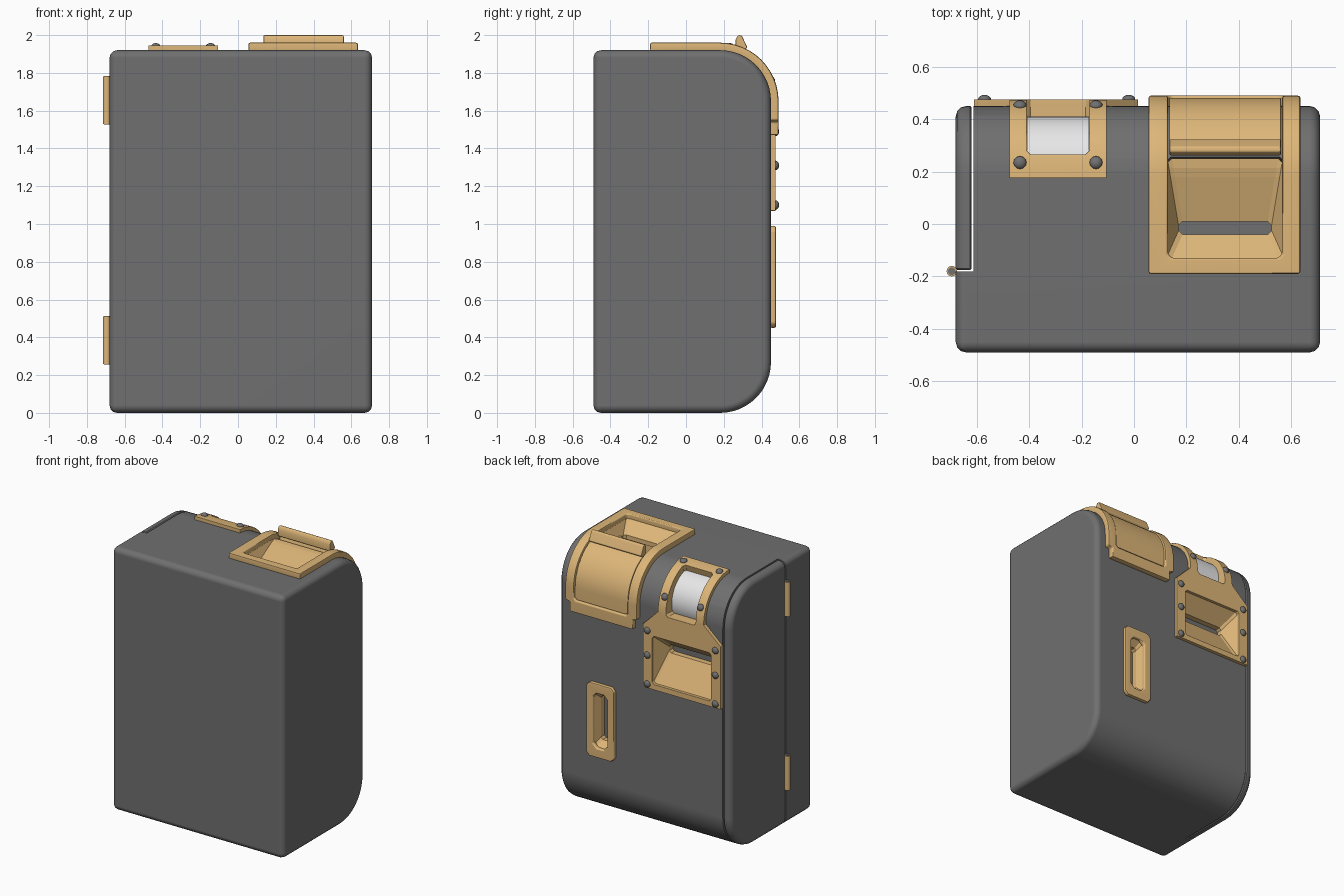
import bpy, bmesh, math
from mathutils import Matrix

if "Cube" in bpy.data.objects:
    bpy.data.objects.remove(bpy.data.objects["Cube"], do_unlink=True)

# Main dimensions
LEFT, RIGHT, FRONT, BACK, TOP = -0.68, 0.71, -0.49, 0.45, 1.92
R = 0.27                       # radius of the rounded back edges
CY, CZ = BACK - R, TOP - R     # centre of the upper rounding
L = R * math.pi / 2            # arc length of the rounding


def material(name, rgb):
    m = bpy.data.materials.new(name)
    m.use_nodes = True
    m.diffuse_color = (*rgb, 1)
    m.node_tree.nodes["Principled BSDF"].inputs["Base Color"].default_value = (*rgb, 1)
    return m


GREY = material("dark grey", (0.16, 0.16, 0.16))
GOLD = material("ochre", (0.73, 0.47, 0.19))
WHITE = material("paper white", (0.8, 0.8, 0.8))


def wrap(co):
    """Lay a flat point (x, distance, height) over the top, rounding and back."""
    x, s, h = co
    if s <= 0:
        return x, CY + s, TOP + h
    if s >= L:
        return x, BACK + h, CZ - (s - L)
    a = s / R
    return x, CY + (R + h) * math.sin(a), CZ + (R + h) * math.cos(a)


def finish(bm, name, mats, wrapped=False):
    if wrapped:
        for i in range(13):
            bmesh.ops.bisect_plane(bm, geom=bm.verts[:] + bm.edges[:] + bm.faces[:],
                                   plane_co=(0, L * i / 12, 0), plane_no=(0, 1, 0))
        for v in bm.verts:
            v.co = wrap(v.co)
    me = bpy.data.meshes.new(name)
    bm.to_mesh(me)
    bm.free()
    ob = bpy.data.objects.new(name, me)
    bpy.context.collection.objects.link(ob)
    for m in mats:
        me.materials.append(m)
    return ob


def apply(ob, kind, **settings):
    bpy.ops.object.select_all(action='DESELECT')
    bpy.context.view_layer.objects.active = ob
    ob.select_set(True)
    mod = ob.modifiers.new(kind, kind)
    for k, v in settings.items():
        setattr(mod, k, v)
    bpy.ops.object.modifier_apply(modifier=mod.name)


def bevel(ob, width, segments=2):
    apply(ob, 'BEVEL', width=width, segments=segments, limit_method='ANGLE',
          angle_limit=math.radians(35))


def smooth(ob):
    bpy.ops.object.select_all(action='DESELECT')
    bpy.context.view_layer.objects.active = ob
    ob.select_set(True)
    bpy.ops.object.shade_smooth_by_angle(angle=math.radians(40))
    apply(ob, 'WEIGHTED_NORMAL', keep_sharp=True)


def boolean(ob, cutter, operation='DIFFERENCE'):
    apply(ob, 'BOOLEAN', object=cutter, operation=operation, solver='EXACT')
    bpy.data.objects.remove(cutter, do_unlink=True)


def prism(name, profile, x0, x1, mat):
    """Extrude a (y, z) profile along x."""
    bm = bmesh.new()
    face = bm.faces.new([bm.verts.new((x0, y, z)) for y, z in profile])
    ext = bmesh.ops.extrude_face_region(bm, geom=[face])["geom"]
    bmesh.ops.translate(bm, vec=(x1 - x0, 0, 0),
                        verts=[g for g in ext if isinstance(g, bmesh.types.BMVert)])
    bmesh.ops.recalc_face_normals(bm, faces=bm.faces[:])
    return finish(bm, name, [mat])


def box(x0, x1, y0, y1, z0, z1):
    return prism("cutter", [(y0, z0), (y1, z0), (y1, z1), (y0, z1)], x0, x1, GREY)


def rect(x0, x1, s0, s1, c=0.015, grow=0.0):
    """Rectangle with clipped corners, counter-clockwise."""
    x0, x1, s0, s1 = x0 - grow, x1 + grow, s0 - grow, s1 + grow
    return [(x0 + c, s0), (x1 - c, s0), (x1, s0 + c), (x1, s1 - c),
            (x1 - c, s1), (x0 + c, s1), (x0, s1 - c), (x0, s0 + c)]


def panel(name, outline, holes, h0, h1, mat, edge=0.01):
    """Plate with holes, wrapped over the body."""
    bm = bmesh.new()
    for loop in [outline] + holes:
        vs = [bm.verts.new((x, s, h0)) for x, s in loop]
        for i, v in enumerate(vs):
            bm.edges.new((vs[i - 1], v))
    bmesh.ops.triangle_fill(bm, edges=bm.edges[:], use_beauty=True, normal=(0, 0, 1))
    bmesh.ops.dissolve_limit(bm, angle_limit=0.01, verts=bm.verts[:], edges=bm.edges[:])
    ext = bmesh.ops.extrude_face_region(bm, geom=bm.faces[:])["geom"]
    bmesh.ops.translate(bm, vec=(0, 0, h1 - h0),
                        verts=[g for g in ext if isinstance(g, bmesh.types.BMVert)])
    bmesh.ops.recalc_face_normals(bm, faces=bm.faces[:])
    ob = finish(bm, name, [mat], True)
    if edge:
        bevel(ob, edge)
        smooth(ob)
    return ob


def funnel(name, outer, inner, depth, floor):
    """Sunken walls narrowing from outer to inner, with a floor; also cuts the body."""
    boolean(body, panel("cutter", rect(*outer, grow=0.006), [], -depth - 0.06, 0.05, GREY, 0))
    bm = bmesh.new()
    rings = [[bm.verts.new((x, s, h)) for x, s in rect(*r)]
             for r, h in ((outer, 0.004), (inner, -depth), (inner, -depth - 0.04))]
    for a, b in zip(rings, rings[1:]):
        for i in range(8):
            j = (i + 1) % 8
            bm.faces.new((a[i], a[j], b[j], b[i]))
    bm.faces.new(rings[-1]).material_index = 1
    return finish(bm, name, [GOLD, floor], True)


def rivet(x, s):
    bm = bmesh.new()
    bmesh.ops.create_uvsphere(bm, u_segments=12, v_segments=8, radius=0.025)
    bmesh.ops.scale(bm, vec=(1, 1, 0.7), verts=bm.verts[:])
    tilt = -min(max(s / R, 0), math.pi / 2)
    bmesh.ops.transform(bm, verts=bm.verts[:],
                        matrix=Matrix.Translation(wrap((x, s, 0.025))) @ Matrix.Rotation(tilt, 4, 'X'))
    smooth(finish(bm, "rivet", [GREY]))


def cylinder(name, x, y, z, radius, length, axis, sides, mat):
    bm = bmesh.new()
    bmesh.ops.create_cone(bm, cap_ends=True, segments=sides, radius1=radius,
                          radius2=radius, depth=length)
    turn = Matrix.Rotation(math.pi / 2, 4, 'Y') if axis == 'X' else Matrix()
    bmesh.ops.transform(bm, verts=bm.verts[:], matrix=Matrix.Translation((x, y, z)) @ turn)
    smooth(finish(bm, name, [mat]))


# Cabinet shell, rounded at the back, and its side door
arc = [wrap((0, L * i / 12, 0))[1:] for i in range(13)]
shell = [(FRONT, TOP)] + arc + [(y, TOP - z) for y, z in reversed(arc)] + [(FRONT, 0)]
body = prism("cabinet_body", shell, LEFT, RIGHT, GREY)
bevel(body, 0.04, 3)
door = prism("side_door", shell, LEFT, RIGHT, GREY)
bevel(door, 0.04, 3)
boolean(door, box(-1, -0.619, -0.175, 1, -1, 3), 'INTERSECT')
boolean(body, box(-1, -0.612, -0.181, 1, -1, 3))
bevel(door, 0.006, 1)
smooth(door)

# Hinges
for z in (0.385, 1.655):
    cylinder("hinge_barrel", -0.695, -0.18, z, 0.02, 0.25, 'Z', 16, GOLD)
    cylinder("hinge_pin", -0.695, -0.18, z, 0.015, 0.256, 'Z', 12, GREY)

# Large chute: frame, sunken slot and curved lid with a raised lip
mouth = (0.13, 0.565, -0.31, L + 0.09)
frame = [(0.055, -0.37), (0.635, -0.37), (0.635, L + 0.1), (0.6, L + 0.11),
         (0.6, L + 0.18), (0.09, L + 0.18), (0.09, L + 0.11), (0.055, L + 0.1)]
panel("chute_frame", frame, [rect(*mouth)], -0.005, 0.04, GOLD)
funnel("chute_funnel", (0.13, 0.565, -0.31, 0.07), (0.17, 0.525, -0.22, -0.17), 0.07, GREY)
panel("chute_lid", rect(0.135, 0.56, 0.09, L + 0.085), [], -0.003, 0.03, GOLD, 0.006)
lip = prism("lid_lip", [(0.262, 1.93), (0.262, 1.975), (0.275, 2.0), (0.295, 1.998),
                        (0.325, 1.935), (0.31, 1.92)], 0.135, 0.56, GOLD)
bevel(lip, 0.006)
smooth(lip)

# Paper dispenser: plate with window and outlet, roll and rivets
window = (-0.41, -0.17, 0.08, L + 0.02)
outlet = (-0.535, -0.06, L + 0.19, L + 0.54)
plate = [(-0.475, -0.005), (-0.105, -0.005), (-0.105, L), (0.015, L + 0.12),
         (0.015, L + 0.58), (-0.61, L + 0.58), (-0.61, L + 0.12), (-0.475, L)]
panel("dispenser_plate", plate, [rect(*window), rect(*outlet)], -0.005, 0.025, GOLD, 0.008)
funnel("window_recess", window, window, 0.06, GOLD)
funnel("outlet_funnel", outlet, (-0.48, -0.11, L + 0.285, L + 0.345), 0.1, GREY)
cylinder("paper_roll", -0.29, 0.22, 1.70, 0.19, 0.236, 'X', 48, WHITE)
for x in (-0.435, -0.145):
    for s in (0.05, 0.32):
        rivet(x, s)
for x in (-0.57, -0.02):
    for s in (0.16, 0.34, 0.55):
        rivet(x, L + s)

# Narrow upright slot low on the back
slot = (0.305, 0.42, L + 0.73, L + 1.13)
panel("slot_frame", rect(0.25, 0.475, L + 0.66, L + 1.2, 0.025), [rect(*slot, 0.03)],
      -0.005, 0.027, GOLD)
funnel("slot_recess", slot, (0.325, 0.4, L + 0.77, L + 1.09), 0.04, GREY)

smooth(body)
